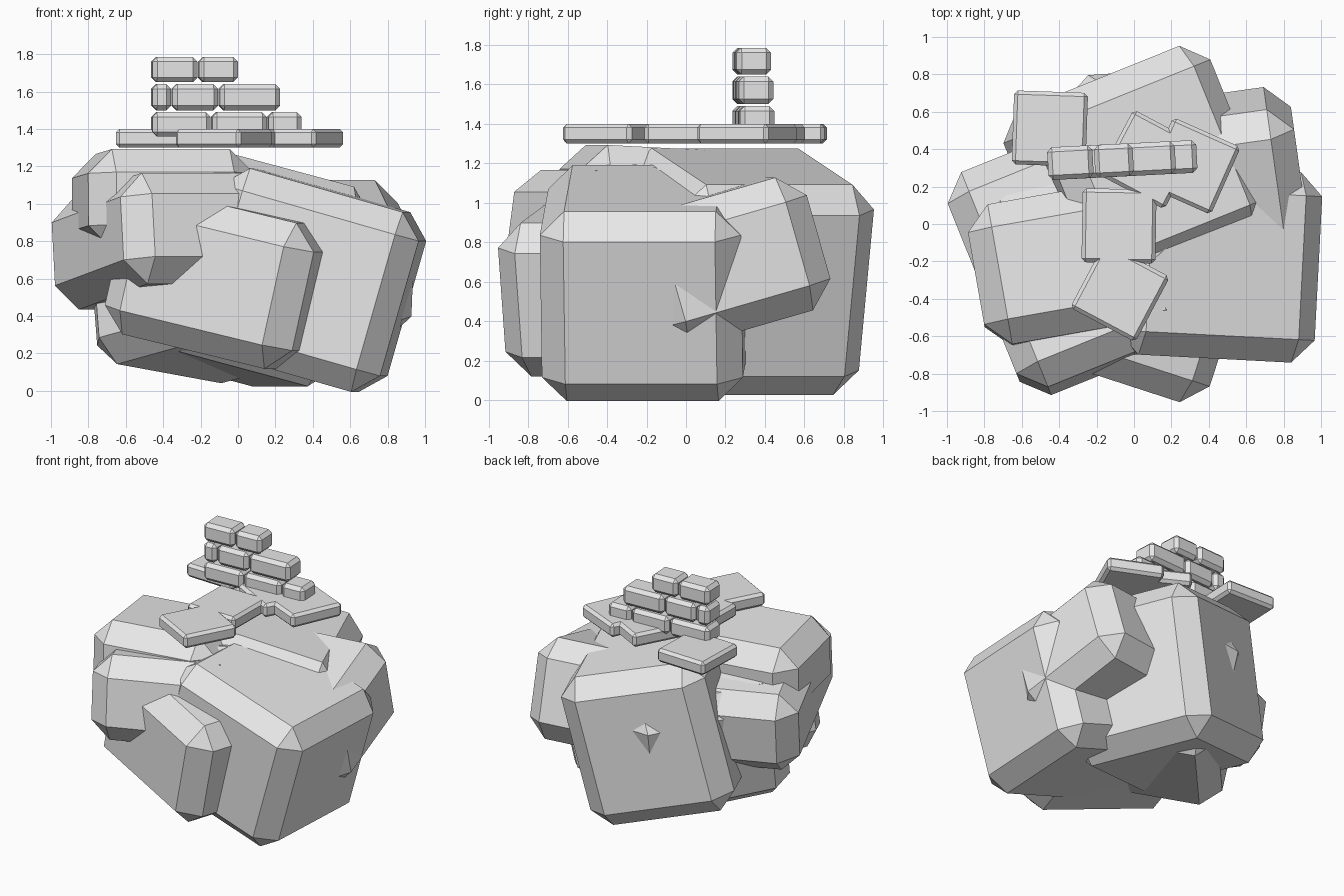
import bpy
from math import radians

cube = bpy.data.objects.get("Cube")
if cube:
    bpy.data.objects.remove(cube)

stone = bpy.data.materials.new("pale grey stone")
stone.use_nodes = True
GREY = (0.8, 0.8, 0.8, 1)
stone.diffuse_color = GREY
stone.node_tree.nodes["Principled BSDF"].inputs["Base Color"].default_value = GREY


def block(name, centre, size, turn=(0, 0, 0), bevel=0.13):
    """A box with chamfered edges, turned by degrees about x, y, z."""
    bpy.ops.mesh.primitive_cube_add(size=1, location=centre)
    obj = bpy.context.object
    obj.name = name
    obj.scale = size
    bpy.ops.object.transform_apply(location=False, rotation=False, scale=True)
    obj.rotation_euler = [radians(a) for a in turn]
    mod = obj.modifiers.new("chamfer", 'BEVEL')
    mod.width = bevel
    mod.segments = 1
    mod.limit_method = 'NONE'
    obj.data.materials.append(stone)
    return obj


# Boulders
block("right_boulder", (0.355, -0.205, 0.592), (1.1, 1.02, 1.0), (0, 16, -3), 0.125)
block("back_boulder", (0.005, 0.285, 0.65), (1.02, 1.06, 1.1), (0, 14, 22))
block("front_boulder", (-0.07, -0.43, 0.6), (1.08, 0.8, 0.8), (0, 13, -18))
block("left_boulder", (-0.34, -0.18, 0.8), (1.0, 1.25, 0.6), (-8, 0, 22))
block("upper_boulder", (-0.4, -0.22, 1.01), (0.9, 0.76, 0.54), (-3, 0, 10))
block("back_right_boulder", (0.52, 0.2, 0.7), (0.75, 0.92, 0.7), (16, 0, 8))
block("base_boulder", (-0.09, 0.06, 0.63), (1.1, 1.1, 0.93), (-12, 7, 48))

# Flat paving slabs lying on the boulders
slabs = [(-0.45, 0.51, -2), (-0.08, -0.01, -1), (-0.075, -0.365, -28),
         (0.31, 0.31, -24), (0.08, 0.345, -28)]
for i, (x, y, turn) in enumerate(slabs):
    block(f"paving_slab_{i + 1}", (x, y, 1.35), (0.395, 0.395, 0.1),
          (0, 0, turn), 0.02)

# Broken brick wall: bottom, top and joints of each course
courses = [(1.36, 1.49, (-0.465, -0.145, 0.155, 0.34)),
           (1.5, 1.64, (-0.465, -0.357, -0.105, 0.225)),
           (1.65, 1.785, (-0.465, -0.215, 0.0))]
for row, (low, high, joints) in enumerate(courses):
    for n, (x0, x1) in enumerate(zip(joints, joints[1:])):
        x = (x0 + x1) / 2
        block(f"wall_brick_{row + 1}_{n + 1}",
              (x, 0.345 + 0.05 * x, (low + high) / 2),
              (x1 - x0 - 0.008, 0.175, high - low), (0, 0, 3), 0.025)
